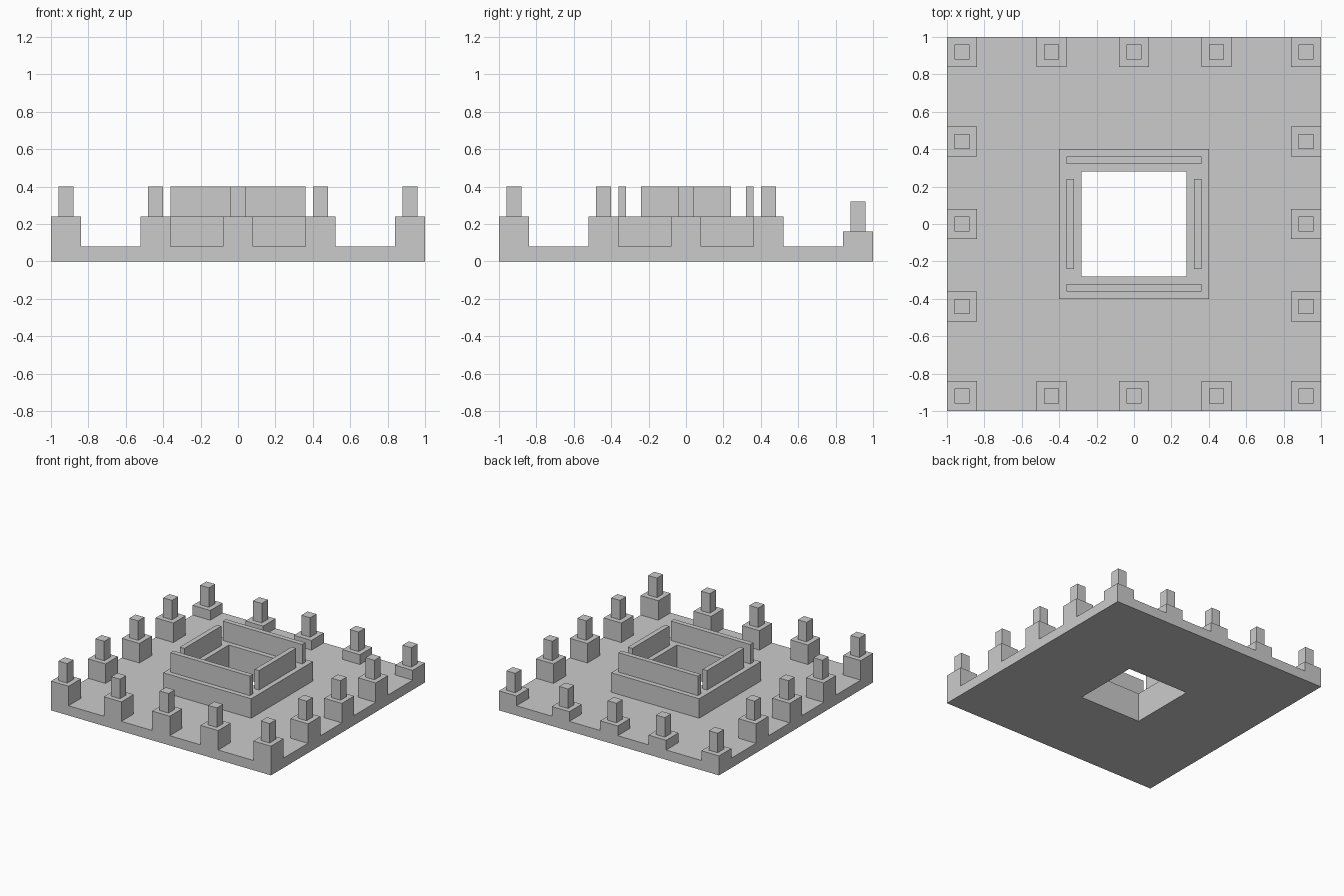
import bpy
import bmesh

if "Cube" in bpy.data.objects:
    bpy.data.objects.remove(bpy.data.objects["Cube"])


def make_object(name, bm):
    mesh = bpy.data.meshes.new(name)
    bmesh.ops.recalc_face_normals(bm, faces=bm.faces)
    bm.to_mesh(mesh)
    bm.free()
    obj = bpy.data.objects.new(name, mesh)
    bpy.context.collection.objects.link(obj)
    return obj


def add_box(bm, x, y, sx, sy, z0, z1):
    verts = bmesh.ops.create_cube(bm, size=1)["verts"]
    bmesh.ops.scale(bm, vec=(sx, sy, z1 - z0), verts=verts)
    bmesh.ops.translate(bm, vec=(x, y, (z0 + z1) / 2), verts=verts)


def square_frame(name, outer, inner, z0, z1):
    """Square slab with a square opening through it."""
    bm = bmesh.new()
    corners = [(-1, -1), (1, -1), (1, 1), (-1, 1)]
    rings = [[bm.verts.new((sx * r, sy * r, z)) for sx, sy in corners]
             for r, z in ((outer, z0), (outer, z1), (inner, z1), (inner, z0))]
    for k in range(4):
        a, b = rings[k], rings[(k + 1) % 4]
        for i in range(4):
            j = (i + 1) % 4
            bm.faces.new((a[i], a[j], b[j], b[i]))
    return make_object(name, bm)


HOLE = 0.28

# Base plate and the raised curb around the opening
square_frame("base_plate", 1.0, HOLE, 0.0, 0.08)
square_frame("opening_curb", 0.40, HOLE, 0.08, 0.24)

# Thin upright walls on the curb
for side, s in (("front", -1), ("back", 1)):
    bm = bmesh.new()
    add_box(bm, 0, 0.34 * s, 0.72, 0.04, 0.24, 0.40)
    make_object(side + "_wall", bm)
for side, s in (("left", -1), ("right", 1)):
    bm = bmesh.new()
    add_box(bm, 0.34 * s, 0, 0.04, 0.48, 0.24, 0.40)
    make_object(side + "_wall", bm)

# Perimeter posts: square block with a narrower peg, back row lower
STOPS = (-0.92, -0.44, 0.0, 0.44, 0.92)
for x in STOPS:
    for y in STOPS:
        if max(abs(x), abs(y)) < 0.9:
            continue
        top = 0.16 if y > 0.9 else 0.24
        bm = bmesh.new()
        add_box(bm, x, y, 0.16, 0.16, 0.08, top)
        make_object("post_block", bm)
        bm = bmesh.new()
        add_box(bm, x, y, 0.08, 0.08, top, top + 0.16)
        make_object("post_peg", bm)
